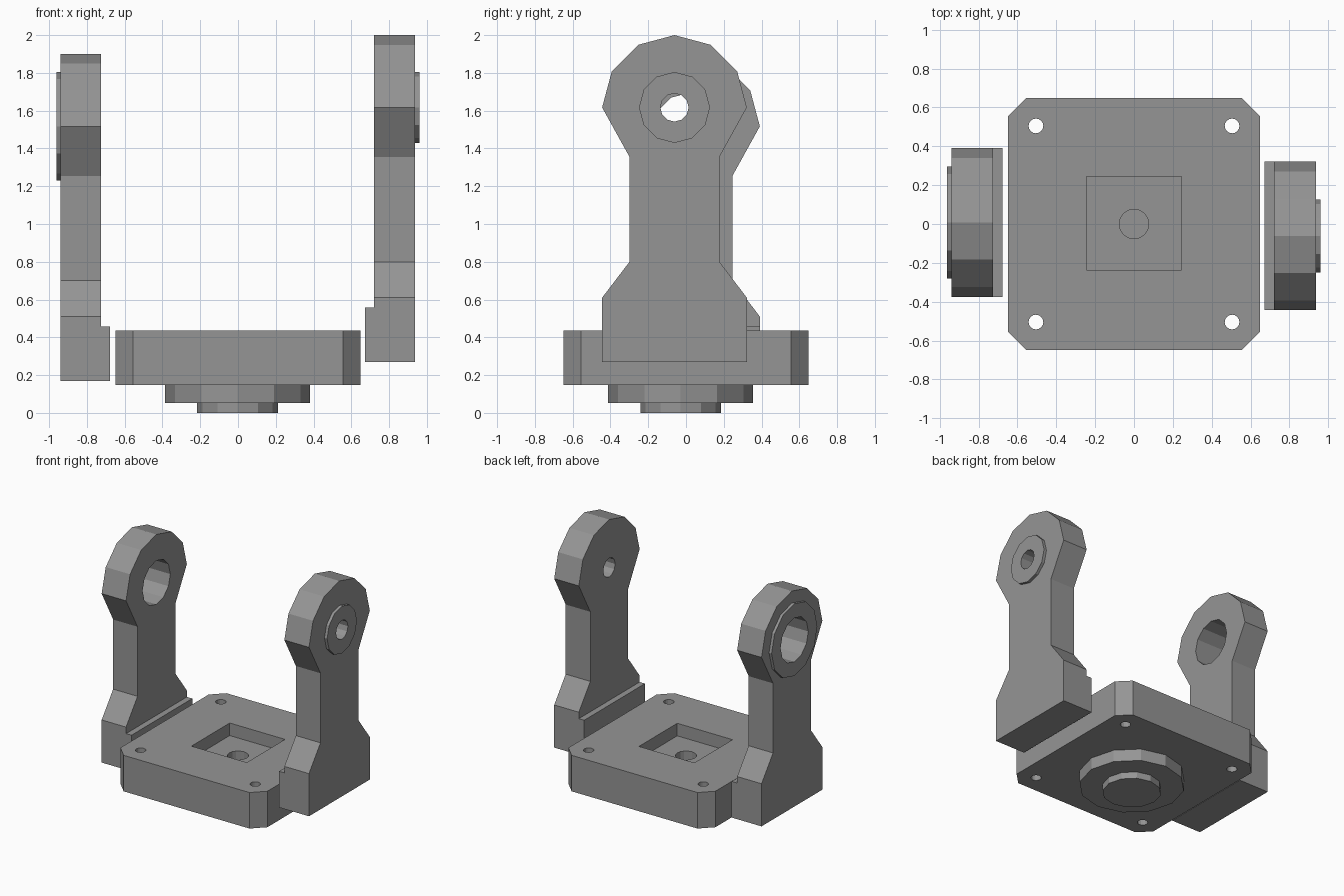
import bpy, math
from mathutils import Vector

cube = bpy.data.objects.get("Cube")
if cube:
    bpy.data.objects.remove(cube, do_unlink=True)

grey = bpy.data.materials.new("plain_grey")
grey.use_nodes = True
COLOUR = (0.3, 0.3, 0.3, 1)
grey.diffuse_color = COLOUR
grey.node_tree.nodes["Principled BSDF"].inputs["Base Color"].default_value = COLOUR


def ring(u, v, radius, sides=12):
    """Regular polygon with a corner on each axis."""
    return [(u + radius * math.cos(math.tau * i / sides),
             v + radius * math.sin(math.tau * i / sides)) for i in range(sides)]


def rect(u0, u1, v0, v1):
    return [(u0, v0), (u1, v0), (u1, v1), (u0, v1)]


def prism(name, outline, low, high, axis="z"):
    """Extrude a counter-clockwise outline along z (outline xy) or x (outline yz)."""
    n = len(outline)
    place = (lambda u, v, w: (u, v, w)) if axis == "z" else (lambda u, v, w: (w, u, v))
    verts = [Vector(place(u, v, w)) for w in (low, high) for u, v in outline]
    faces = [tuple(reversed(range(n))), tuple(range(n, 2 * n))]
    faces += [(i, (i + 1) % n, n + (i + 1) % n, n + i) for i in range(n)]
    mesh = bpy.data.meshes.new(name)
    mesh.from_pydata(verts, [], faces)
    mesh.materials.append(grey)
    obj = bpy.data.objects.new(name, mesh)
    bpy.context.scene.collection.objects.link(obj)
    return obj


def cut(obj, outline, low, high, axis="z"):
    """Subtract a prism and bake the result."""
    cutter = prism("cutter", outline, low, high, axis)
    cutter.hide_render = True
    mod = obj.modifiers.new("cut", "BOOLEAN")
    mod.operation, mod.solver, mod.object = "DIFFERENCE", "EXACT", cutter
    bpy.context.view_layer.update()
    graph = bpy.context.evaluated_depsgraph_get()
    baked = bpy.data.meshes.new_from_object(obj.evaluated_get(graph))
    obj.modifiers.clear()
    obj.data = baked
    bpy.data.objects.remove(cutter, do_unlink=True)


# Base plate with chamfered corners, pocket and screw holes
S, C, TOP, BOTTOM = 0.648, 0.555, 0.435, 0.148
base = prism("base_plate", [(C, -S), (S, -C), (S, C), (C, S),
                            (-C, S), (-S, C), (-S, -C), (-C, -S)], BOTTOM, TOP)
cut(base, rect(-0.244, 0.244, -0.238, 0.244), 0.335, 0.6)
cut(base, ring(0, 0, 0.076, 16), 0.17, 0.6)
for x in (-0.505, 0.505):
    for y in (-0.505, 0.505):
        cut(base, ring(x, y, 0.038, 16), 0, 0.6)

# Stepped swivel discs under the base
prism("swivel_disc", ring(-0.002, -0.028, 0.384), 0.053, BOTTOM)
prism("swivel_foot", ring(-0.002, -0.028, 0.214), 0, 0.053)


def arm(side, y, z, inner, outer, lip, boss_face, boss_radius, hole_radius):
    """Upright bracket: y is its centre line, z its underside."""
    head, neck, eye = 0.383, 0.238, z + 1.347
    dome = [(y + head * math.cos(math.pi * i / 6), eye + head * math.sin(math.pi * i / 6))
            for i in range(7)]
    edge = [(head, 0), (head, 0.34), (neck, 0.53), (neck, 1.085)]
    right = [(y + w, z + h) for w, h in edge]
    left = [(y - w, z + h) for w, h in reversed(edge)]
    parts = [prism(side + "_arm", right + dome + left, *sorted((inner, outer)), "x"),
             prism(side + "_boss", ring(y, eye, boss_radius), *sorted((outer, boss_face)), "x")]
    for part in parts:
        cut(part, ring(y, eye, hole_radius), min(inner, outer) - 0.2, max(inner, outer) + 0.2, "x")
    prism(side + "_foot_lip", rect(y - head, y + head, z, z + 0.288), *sorted((lip, inner)), "x")


arm("left", -0.061, 0.27, 0.72, 0.937, 0.673, 0.96, 0.188, 0.075)
arm("right", 0.008, 0.17, -0.725, -0.94, -0.677, -0.962, 0.288, 0.175)
